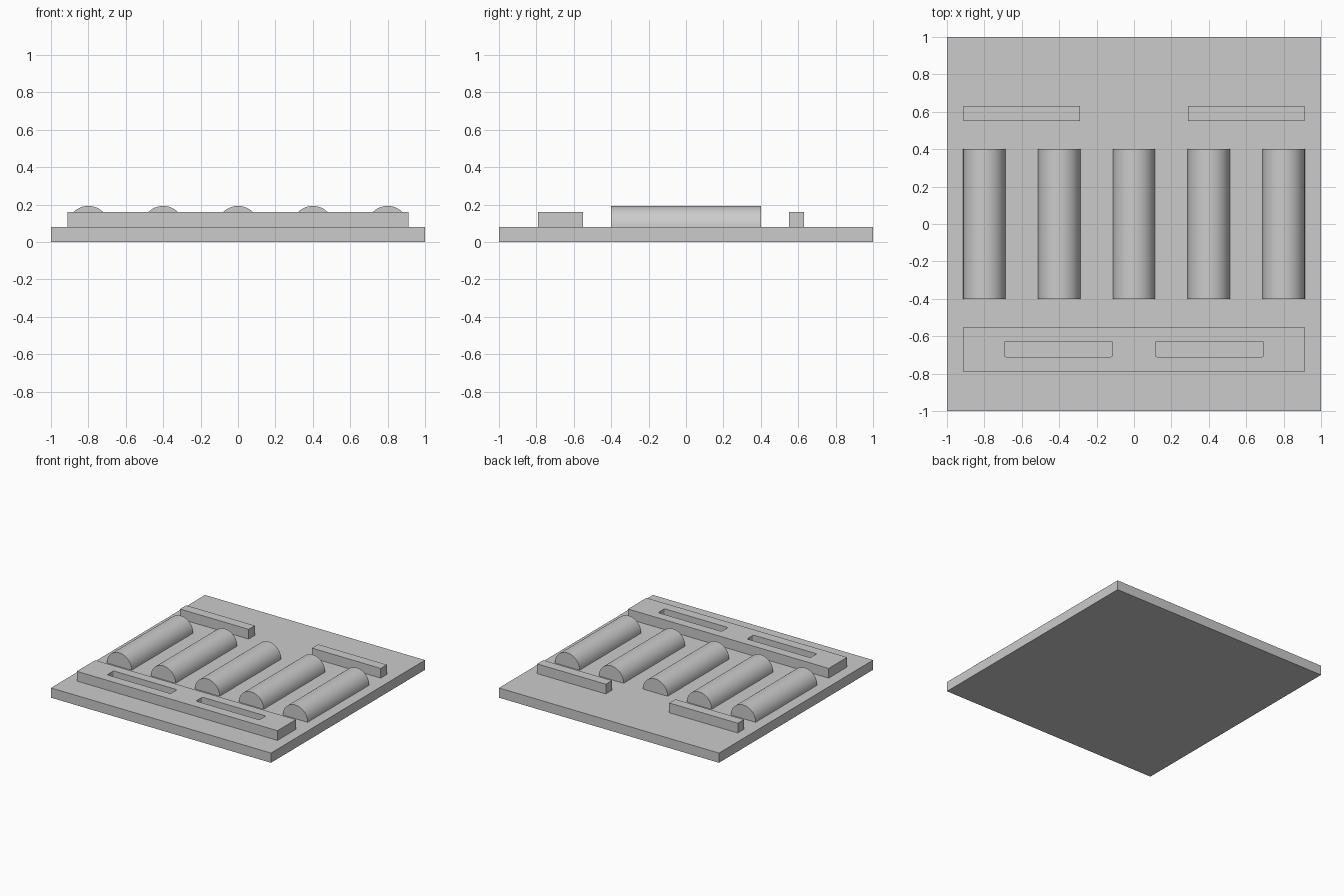
import bpy, bmesh, math

if "Cube" in bpy.data.objects:
    bpy.data.objects.remove(bpy.data.objects["Cube"])

grey = bpy.data.materials.new("light grey")
grey.diffuse_color = (0.6, 0.6, 0.6, 1)
grey.use_nodes = True
grey.node_tree.nodes["Principled BSDF"].inputs["Base Color"].default_value = grey.diffuse_color

PLATE_TOP, BAR_TOP = 0.08, 0.16


def finish(name, bm):
    bmesh.ops.recalc_face_normals(bm, faces=bm.faces[:])
    mesh = bpy.data.meshes.new(name)
    bm.to_mesh(mesh)
    bm.free()
    mesh.materials.append(grey)
    obj = bpy.data.objects.new(name, mesh)
    bpy.context.collection.objects.link(obj)
    return obj


def box(name, x0, x1, y0, y1, z0, z1, corner=0):
    bm = bmesh.new()
    bmesh.ops.create_cube(bm, size=1)
    for v in bm.verts:
        v.co.x = x1 if v.co.x > 0 else x0
        v.co.y = y1 if v.co.y > 0 else y0
        v.co.z = z1 if v.co.z > 0 else z0
    if corner:
        upright = [e for e in bm.edges
                   if abs(e.verts[0].co.z - e.verts[1].co.z) > 0.01]
        bmesh.ops.bevel(bm, geom=upright, offset=corner, segments=3,
                        profile=0.5, affect='EDGES')
    return finish(name, bm)


def half_round(name, x, radius, half_length, segments=24):
    # Semicircle profile pushed along y
    bm = bmesh.new()
    profile = [bm.verts.new((x + radius * math.cos(math.pi * i / segments),
                             -half_length,
                             PLATE_TOP + radius * math.sin(math.pi * i / segments)))
               for i in range(segments + 1)]
    face = bm.faces.new(profile)
    ext = bmesh.ops.extrude_face_region(bm, geom=[face], use_keep_orig=True)
    moved = [g for g in ext["geom"] if isinstance(g, bmesh.types.BMVert)]
    bmesh.ops.translate(bm, verts=moved, vec=(0, 2 * half_length, 0))
    obj = finish(name, bm)
    bpy.ops.object.select_all(action='DESELECT')
    obj.select_set(True)
    bpy.context.view_layer.objects.active = obj
    bpy.ops.object.shade_smooth_by_angle(angle=math.radians(30))
    return obj


# Base plate
box("base_plate", -1, 1, -1, 1, 0, PLATE_TOP)

# Row of half-round ridges
for i in range(5):
    half_round(f"ridge_{i + 1}", -0.8 + 0.4 * i, 0.113, 0.4)

# Two short rear bars
box("rear_bar_left", -0.912, -0.288, 0.55, 0.63, PLATE_TOP, BAR_TOP)
box("rear_bar_right", 0.288, 0.912, 0.55, 0.63, PLATE_TOP, BAR_TOP)

# Front bar with two slots cut through to the plate
bar = box("front_bar", -0.912, 0.912, -0.79, -0.55, PLATE_TOP, BAR_TOP)
bpy.context.view_layer.objects.active = bar
for x0, x1 in ((-0.692, -0.115), (0.115, 0.692)):
    cutter = box("slot_cutter", x0, x1, -0.71, -0.627, 0.04, 0.2, corner=0.008)
    cutter.hide_render = True
    mod = bar.modifiers.new("slot", 'BOOLEAN')
    mod.operation = 'DIFFERENCE'
    mod.solver = 'EXACT'
    mod.object = cutter
    bpy.ops.object.modifier_apply(modifier=mod.name)
    bpy.data.objects.remove(cutter)
